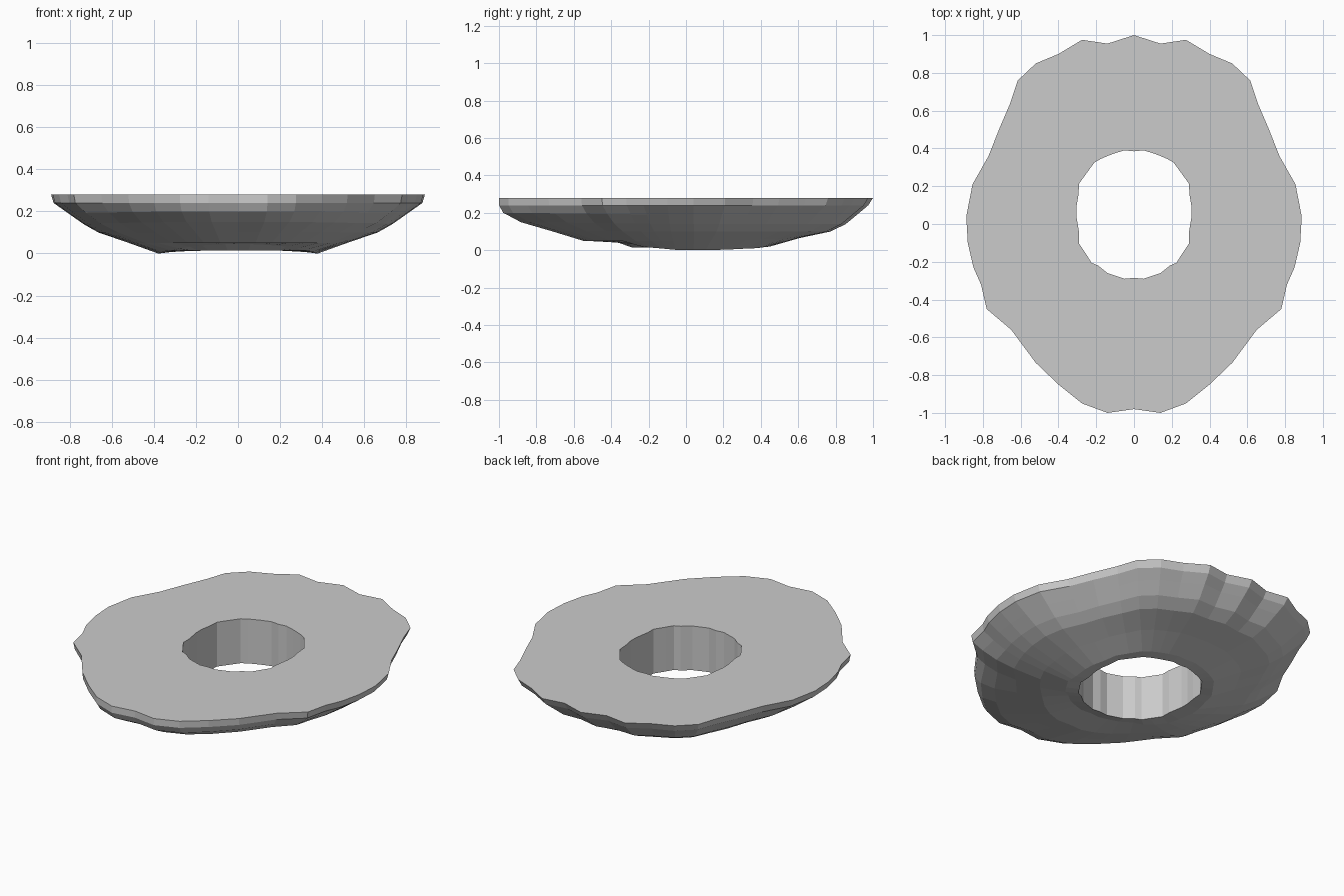
import bpy, bmesh
from mathutils import Vector

if "Cube" in bpy.data.objects:
    bpy.data.objects.remove(bpy.data.objects["Cube"])

TOP = 0.28

# Right half of the wavy rim, back to front
rim = [(0, 1), (.14, .955), (.275, .975), (.40, .90), (.52, .85), (.615, .76), (.655, .64),
       (.715, .50), (.77, .36), (.855, .21), (.888, .04), (.88, -.10), (.85, -.23),
       (.81, -.32), (.78, -.45), (.65, -.56), (.52, -.735), (.40, -.85), (.275, -.95),
       (.14, -1), (0, -.98)]
# Right half of the central hole, paired with the rim points
hole = [(0, .385), (.05, .39), (.10, .375), (.14, .36), (.175, .345), (.21, .325), (.25, .27),
        (.29, .215), (.295, .15), (.305, .09), (.305, .04), (.29, -.05), (.29, -.08),
        (.29, -.105), (.25, -.165), (.225, -.205), (.19, -.22), (.14, -.26), (.095, -.275),
        (.05, -.29), (0, -.285)]

# Underside profiles: (0 at hole .. 1 at rim, height)
side = [(.98, .24), (.86, .19), (.74, .14), (.62, .10), (.37, .05), (.13, 0), (0, .013)]
back = [(.96, .24), (.885, .20), (.77, .14), (.64, .10), (.37, .065), (.10, .02), (0, .013)]
front = [(1, .24), (.97, .20), (.84, .15), (.60, .10), (.37, .05), (.12, .045), (0, .015)]


def full_loop(half):
    return [Vector(p) for p in half] + [Vector((-x, y)) for x, y in half[-2:0:-1]]


outer, inner = full_loop(rim), full_loop(hole)
n = len(outer)
bm = bmesh.new()


def add_ring(points):
    return [bm.verts.new(p) for p in points]


# Loops: top hole edge, top rim, then down the underside to the hole
rings = [add_ring((p.x, p.y, TOP) for p in inner),
         add_ring((p.x, p.y, TOP) for p in outer)]
for k in range(len(side)):
    pts = []
    for i in range(n):
        d = (outer[i] - Vector((0, .1))).normalized()
        end = Vector(back[k] if d.y > 0 else front[k])
        t, z = Vector(side[k]).lerp(end, d.y ** 2)
        # Waves fade out towards the hole
        smooth = (outer[i - 1] + outer[i] * 2 + outer[(i + 1) % n]) / 4
        edge = smooth.lerp(outer[i], t)
        p = inner[i].lerp(edge, t)
        pts.append((p.x, p.y, z))
    rings.append(add_ring(pts))

# Skin between neighbouring loops, closing with the hole wall
for a, b in zip(rings, rings[1:] + rings[:1]):
    for i in range(n):
        j = (i + 1) % n
        bm.faces.new((a[i], a[j], b[j], b[i]))
bmesh.ops.recalc_face_normals(bm, faces=bm.faces)

mesh = bpy.data.meshes.new("ring_slab")
bm.to_mesh(mesh)
bm.free()
bpy.context.collection.objects.link(bpy.data.objects.new("ring_slab", mesh))
